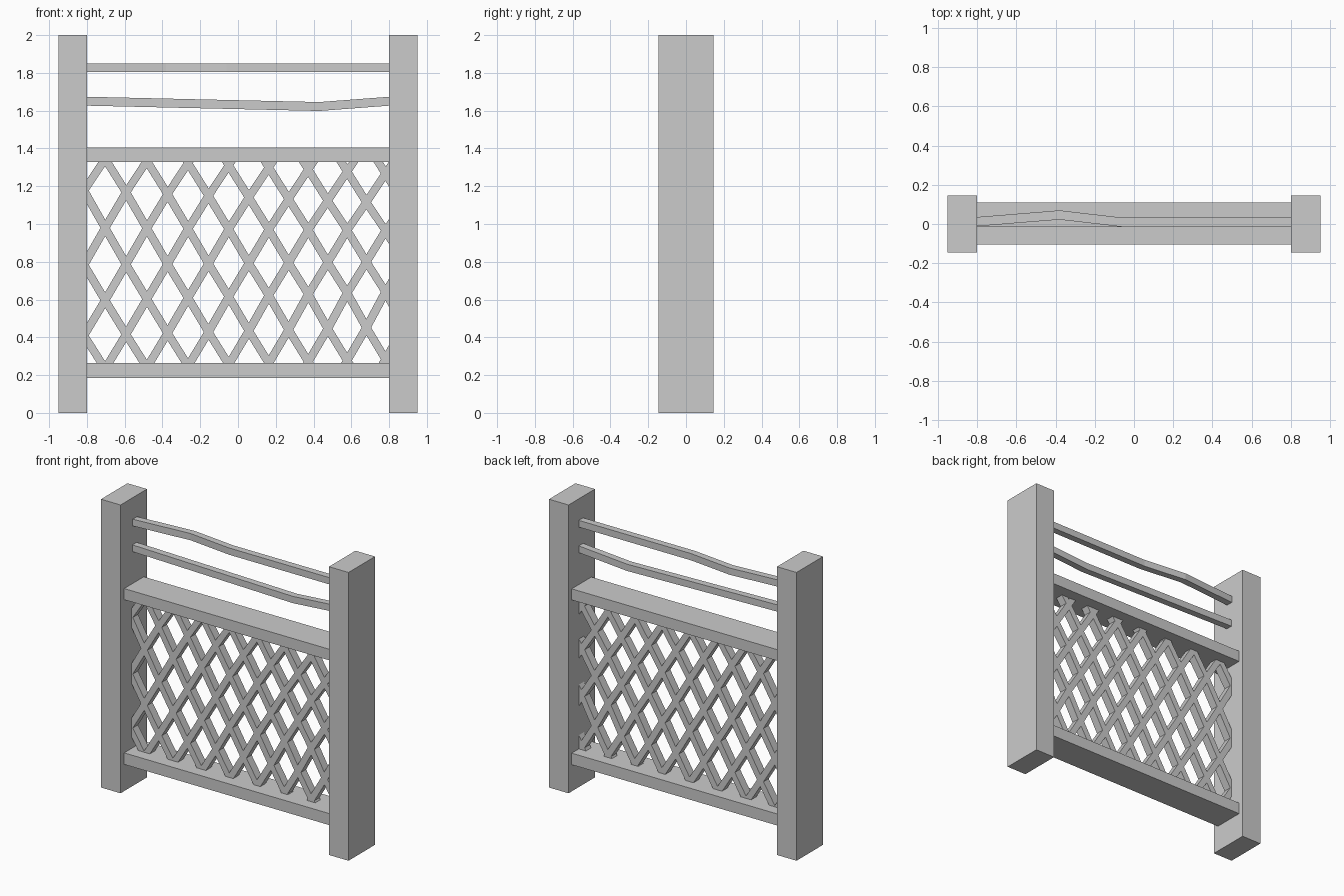
import bpy, bmesh

if "Cube" in bpy.data.objects:
    bpy.data.objects.remove(bpy.data.objects["Cube"])

def finish(bm, name):
    bmesh.ops.recalc_face_normals(bm, faces=bm.faces)
    me = bpy.data.meshes.new(name)
    bm.to_mesh(me)
    bm.free()
    ob = bpy.data.objects.new(name, me)
    bpy.context.collection.objects.link(ob)
    return ob

def box(name, x0, x1, y0, y1, z0, z1):
    bm = bmesh.new()
    bmesh.ops.create_cube(bm, size=1)
    for v in bm.verts:
        v.co.x = x0 if v.co.x < 0 else x1
        v.co.y = y0 if v.co.y < 0 else y1
        v.co.z = z0 if v.co.z < 0 else z1
    return finish(bm, name)

def strip(bm, sections):
    # sections: list of four-corner loops, bridged and capped
    loops = [[bm.verts.new(c) for c in s] for s in sections]
    for a, b in zip(loops, loops[1:]):
        for i in range(4):
            j = (i + 1) % 4
            bm.faces.new((a[i], a[j], b[j], b[i]))
    bm.faces.new(loops[0])
    bm.faces.new(loops[-1][::-1])

def bent_bar(name, path, h=0.0235):
    bm = bmesh.new()
    strip(bm, [[(x, y - h, z - h), (x, y + h, z - h), (x, y + h, z + h), (x, y - h, z + h)]
               for x, y, z in path])
    return finish(bm, name)

# Posts
for name, s in (("left_post", -1), ("right_post", 1)):
    box(name, *sorted((s * 0.8, s * 0.95)), -0.145, 0.145, 0, 2)

# Wide rails
box("bottom_rail", -0.8, 0.8, -0.105, 0.11, 0.185, 0.265)
box("top_rail", -0.8, 0.8, -0.105, 0.11, 1.328, 1.405)

# Slightly bent thin bars
bent_bar("upper_bar", [(-0.8, 0.012, 1.827), (-0.38, 0.046, 1.827),
                       (-0.06, 0.009, 1.827), (0.8, 0.009, 1.827)])
bent_bar("lower_bar", [(-0.8, 0.009, 1.65), (0.43, 0.009, 1.622), (0.8, 0.009, 1.65)])

# Lattice: rows of crossings tilt and columns tighten slightly to the right
LEFT = [1.53, 1.35, 1.176, 0.98, 0.784, 0.593, 0.41, 0.23, 0.05]
RIGHT = [1.42, 1.266, 1.11, 0.964, 0.80, 0.641, 0.455, 0.285, 0.11]

def crossing(col, row):
    x = -0.815 + 0.1121 * col - 0.00038 * col * col
    t = (x + 0.8) / 1.6
    return x, LEFT[row] + (RIGHT[row] - LEFT[row]) * t

Y0, Y1, W = -0.025, 0.032, 0.025
for name, d in (("lattice_falling", 1), ("lattice_rising", -1)):
    bm = bmesh.new()
    for start in range(-8, 26, 2):
        pts = [crossing(start + d * r, r) for r in range(9)]
        strip(bm, [[(x - W, Y0, z), (x + W, Y0, z), (x + W, Y1, z), (x - W, Y1, z)]
                   for x, z in pts])
    # Trim to the frame opening
    for co, no in (((-0.8, 0, 0), (-1, 0, 0)), ((0.8, 0, 0), (1, 0, 0)),
                   ((0, 0, 0.26), (0, 0, -1)), ((0, 0, 1.335), (0, 0, 1))):
        bmesh.ops.bisect_plane(bm, geom=bm.verts[:] + bm.edges[:] + bm.faces[:],
                               plane_co=co, plane_no=no, clear_outer=True)
        bmesh.ops.holes_fill(bm, edges=[e for e in bm.edges if e.is_boundary], sides=0)
    finish(bm, name)
